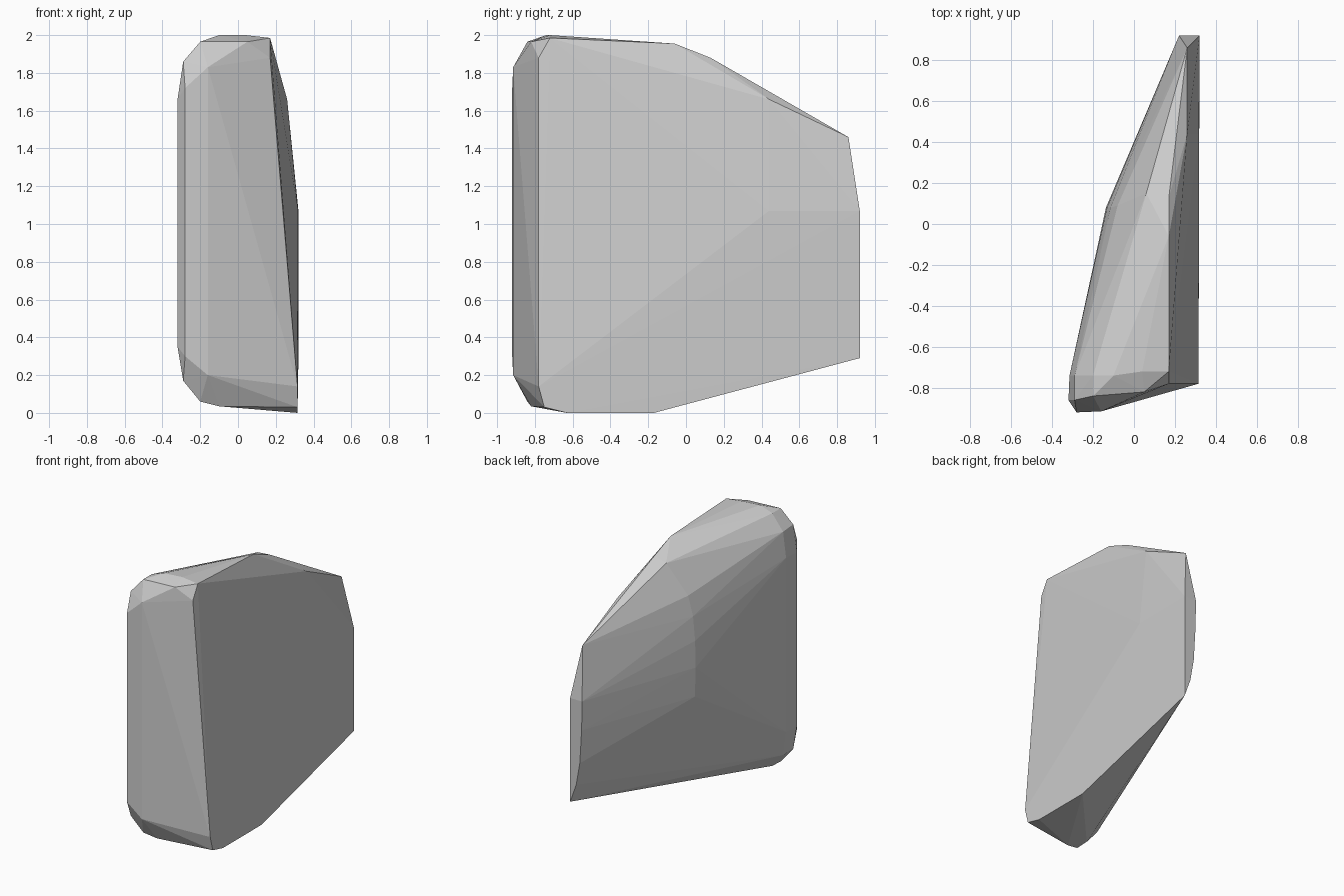
import bpy, bmesh

points = [
    # flat inner side
    (.315, -.78, .14), (.315, -.75, .03), (.315, -.63, 0), (.315, -.17, 0),
    (.32, .92, .29), (.32, .92, 1.07), (.318, .44, 1.07), (.26, .86, 1.46),
    (.26, .44, 1.66), (.17, .13, 1.88), (.17, -.06, 1.955),
    (.17, -.72, 1.985), (.17, -.78, 1.88),
    # top crown
    (-.1, -.74, 2), (.04, -.72, 2), (-.2, -.84, 1.965), (.05, -.82, 1.965),
    (-.2, -.74, 1.965), (.06, .15, 1.86),
    # bottom chamfer
    (-.1, -.82, .035), (-.2, -.84, .06), (-.2, -.74, .065),
]
# front edge with rounded ends
for z0, z1, x, y in [(.2, 1.83, -.16, -.915), (.3, 1.72, -.28, -.92),
                     (.17, 1.86, -.29, -.86), (.17, 1.85, -.29, -.74),
                     (.35, 1.66, -.32, -.86), (.35, 1.66, -.315, -.74)]:
    points += [(x, y, z0), (x, y, z1)]
# outer bulge
points += [(-.13, .08, .88), (-.137, .08, 1.1), (-.132, .08, 1.3),
           (-.115, .08, 1.48), (-.08, .09, 1.63)]
# curved rear edge
points += [(.22, .92, 1.07), (.225, .92, .85), (.24, .92, .6), (.27, .92, .43)]

bm = bmesh.new()
for p in points:
    bm.verts.new(p)
res = bmesh.ops.convex_hull(bm, input=bm.verts[:])
loose = [v for v in bm.verts if not v.link_faces]
bmesh.ops.delete(bm, geom=loose, context='VERTS')
bmesh.ops.recalc_face_normals(bm, faces=bm.faces[:])
mesh = bpy.data.meshes.new("faceted_panel")
bm.to_mesh(mesh)
bm.free()
obj = bpy.data.objects.new("faceted_panel", mesh)
bpy.context.collection.objects.link(obj)
